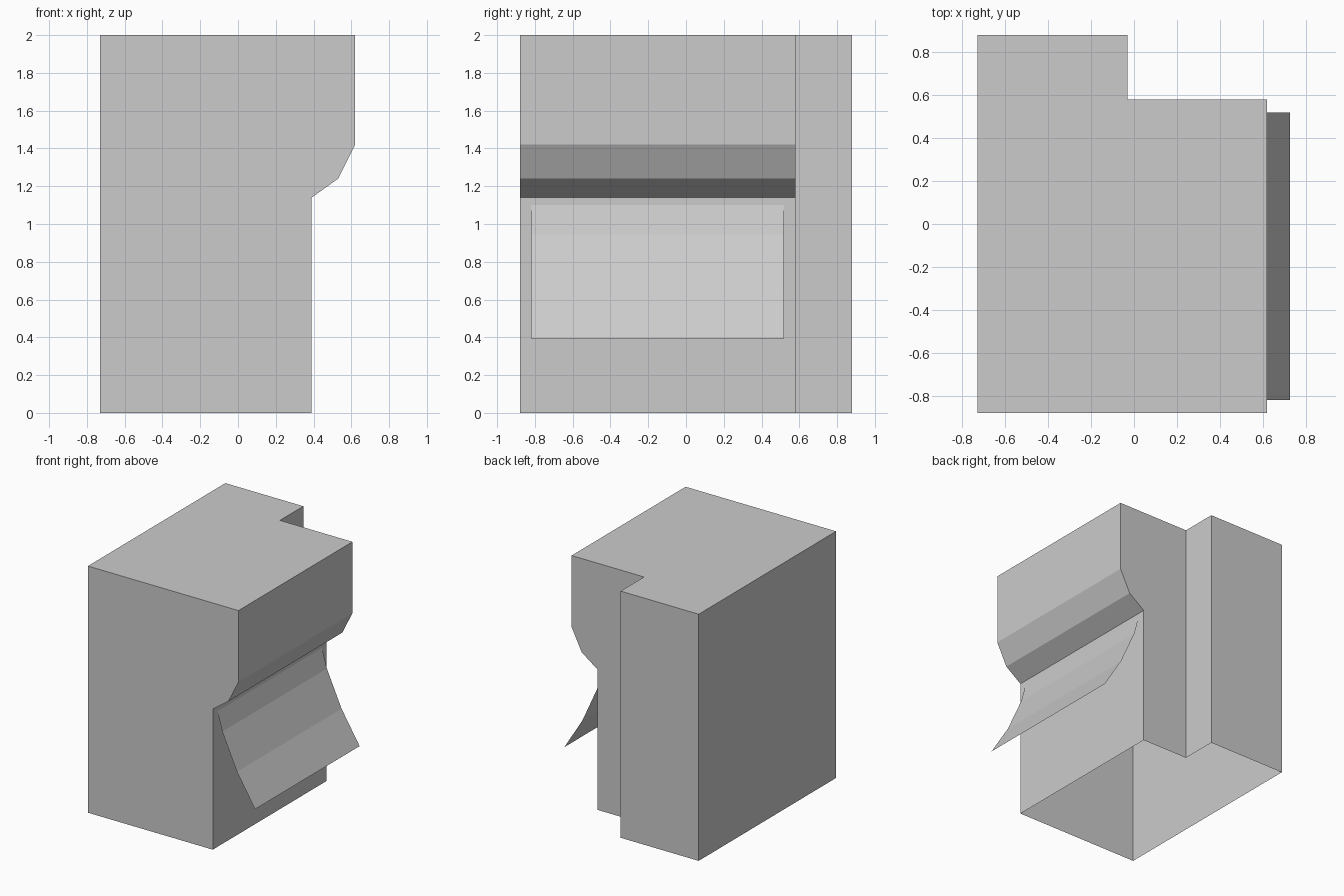
import bpy

if "Cube" in bpy.data.objects:
    bpy.data.objects.remove(bpy.data.objects["Cube"])


def make_object(name, verts, faces):
    mesh = bpy.data.meshes.new(name)
    mesh.from_pydata(verts, [], faces)
    mesh.update()
    obj = bpy.data.objects.new(name, mesh)
    bpy.context.collection.objects.link(obj)
    return obj


# Building shell: one hollow skin, open underneath
X_BACK, X_STEP = -0.73, -0.03
Y_FRONT, Y_MID, Y_REAR = -0.88, 0.58, 0.88
facade = [(0.39, 0), (0.39, 1.14), (0.53, 1.24), (0.62, 1.42), (0.62, 2)]
n = len(facade)
verts = [(x, Y_FRONT, z) for x, z in facade] + [(x, Y_MID, z) for x, z in facade]
# Rear corners, each as a bottom and top pair
for x, y in [(X_STEP, Y_MID), (X_STEP, Y_REAR), (X_BACK, Y_REAR), (X_BACK, Y_FRONT)]:
    verts += [(x, y, 0), (x, y, 2)]
c = 2 * n
faces = [(i, n + i, n + i + 1, i + 1) for i in range(n - 1)]      # stepped facade
faces.append([c + 6] + list(range(n)) + [c + 7])                  # front wall
faces.append([c, c + 1] + list(range(2 * n - 1, n - 1, -1)))      # recessed rear wall
faces += [(c + k, c + k + 2, c + k + 3, c + k + 1) for k in (0, 2, 4)]
faces.append((c + 7, n - 1, 2 * n - 1, c + 1, c + 3, c + 5))      # roof
make_object("building_shell", verts, faces)

# Awning: thin curved sheet hanging off the facade
curve = [(0.39, 1.10), (0.433, 0.945), (0.565, 0.655), (0.727, 0.395)]
m = len(curve)
verts = [(x, y, z) for y in (-0.82, 0.52) for x, z in curve]
faces = [(i, i + 1, m + i + 1, m + i) for i in range(m - 1)]
faces = [f if i < 0 else tuple(reversed(f)) for i, f in enumerate(faces)]
awning = make_object("awning", verts, faces)
# Face the sheet outward and upward
if awning.data.polygons[0].normal.x < 0:
    awning.data.flip_normals()
